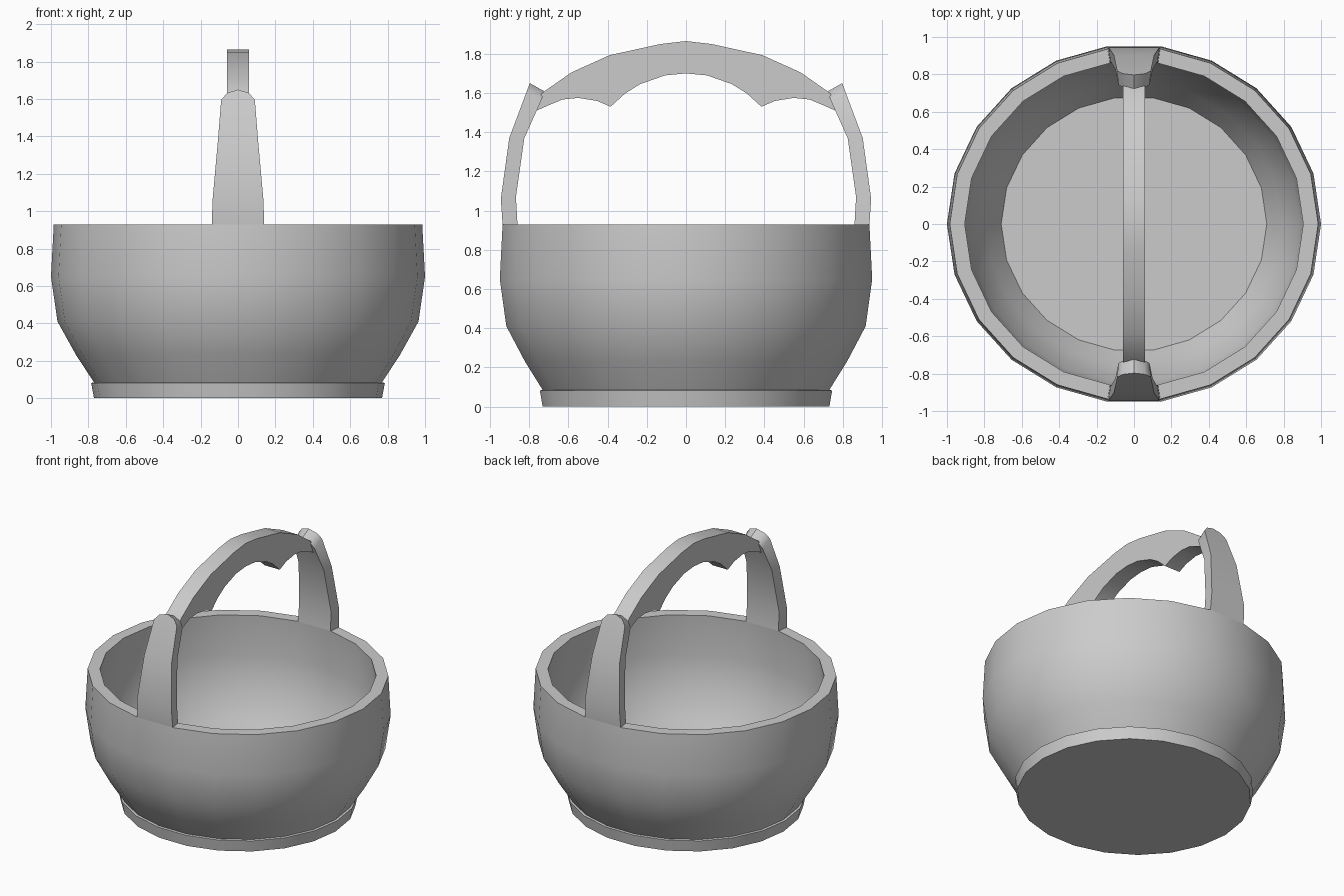
import bpy, bmesh, math

cube = bpy.data.objects.get("Cube")
if cube:
    bpy.data.objects.remove(cube, do_unlink=True)

grey = bpy.data.materials.new("plain_grey")
grey.use_nodes = True
grey.diffuse_color = (0.6, 0.6, 0.6, 1)
grey.node_tree.nodes["Principled BSDF"].inputs["Base Color"].default_value = (0.6, 0.6, 0.6, 1)


def finish(bm, name):
    bmesh.ops.recalc_face_normals(bm, faces=bm.faces)
    mesh = bpy.data.meshes.new(name)
    bm.to_mesh(mesh)
    bm.free()
    mesh.materials.append(grey)
    obj = bpy.data.objects.new(name, mesh)
    bpy.context.collection.objects.link(obj)
    bpy.ops.object.select_all(action='DESELECT')
    obj.select_set(True)
    bpy.context.view_layer.objects.active = obj
    bpy.ops.object.shade_smooth_by_angle(angle=math.radians(35))
    return obj


def make_lathe(name, profile, sides, y_scale):
    """Closed oval body from a (radius, z) profile, capped at both ends."""
    bm = bmesh.new()
    rings = []
    for r, z in profile:
        angles = [2 * math.pi * i / sides for i in range(sides)]
        rings.append([bm.verts.new((r * math.cos(a), r * y_scale * math.sin(a), z)) for a in angles])
    for low, high in zip(rings, rings[1:]):
        for i in range(sides):
            j = (i + 1) % sides
            bm.faces.new((low[i], low[j], high[j], high[i]))
    bm.faces.new(rings[0])
    bm.faces.new(rings[-1])
    return finish(bm, name)


# Bowl: foot, outer wall, rim, inner wall and floor
make_lathe("bowl", [
    (0.77, 0), (0.785, 0.082), (0.77, 0.085), (0.865, 0.23), (0.965, 0.41),
    (1.0, 0.65), (0.985, 0.93), (0.905, 0.93), (0.92, 0.65), (0.885, 0.41),
    (0.79, 0.23), (0.71, 0.1)], 22, 0.96)


# Upright straps: tapered, leaning inwards, with a rounded tip
def make_strap(name, side):
    # outer y, outer z, inner y, inner z, half width
    rows = [(0.936, 0.93, 0.86, 0.93, 0.14), (0.945, 1.06, 0.868, 1.07, 0.136),
            (0.902, 1.37, 0.825, 1.37, 0.108), (0.797, 1.65, 0.722, 1.608, 0.09)]
    columns = [(-1, 0.055), (-0.65, 0.018), (0, 0), (0.65, 0.018), (1, 0.055)]
    bm = bmesh.new()
    outer, inner = [], []
    for row in rows:
        tip = row is rows[-1]
        oy, oz, iy, iz, w = row
        out_row, in_row = [], []
        for f, drop in columns:
            d = drop if tip else 0
            out_row.append(bm.verts.new((f * w, side * (oy + d * 0.38), oz - d)))
            in_row.append(bm.verts.new((f * w * 0.92, side * (iy + d * 0.38), iz - d)))
        outer.append(out_row)
        inner.append(in_row)
    n = len(columns)
    for k in range(len(rows) - 1):
        for grid in (outer, inner):
            for i in range(n - 1):
                bm.faces.new((grid[k][i], grid[k][i + 1], grid[k + 1][i + 1], grid[k + 1][i]))
        for i in (0, n - 1):
            bm.faces.new((outer[k][i], inner[k][i], inner[k + 1][i], outer[k + 1][i]))
    for k in (0, -1):
        for i in range(n - 1):
            bm.faces.new((outer[k][i], outer[k][i + 1], inner[k][i + 1], inner[k][i]))
    finish(bm, name)


make_strap("front_strap", -1)
make_strap("back_strap", 1)

# Arched handle: half outline in (y, z), mirrored and extruded across x
top = [(0, 1.865), (0.13, 1.85), (0.39, 1.793), (0.585, 1.705), (0.735, 1.6)]
under = [(0.785, 1.5), (0.695, 1.54), (0.63, 1.567), (0.55, 1.575), (0.455, 1.56),
         (0.385, 1.53), (0.31, 1.598), (0.235, 1.645), (0.107, 1.69), (0, 1.7)]
half = top + under
outline = half + [(-y, z) for y, z in reversed(half[1:-1])]
bm = bmesh.new()
face = bm.faces.new([bm.verts.new((-0.06, y, z)) for y, z in outline])
extruded = bmesh.ops.extrude_face_region(bm, geom=[face], use_keep_orig=True)
moved = [v for v in extruded["geom"] if isinstance(v, bmesh.types.BMVert)]
bmesh.ops.translate(bm, verts=moved, vec=(0.12, 0, 0))
finish(bm, "arched_handle")
